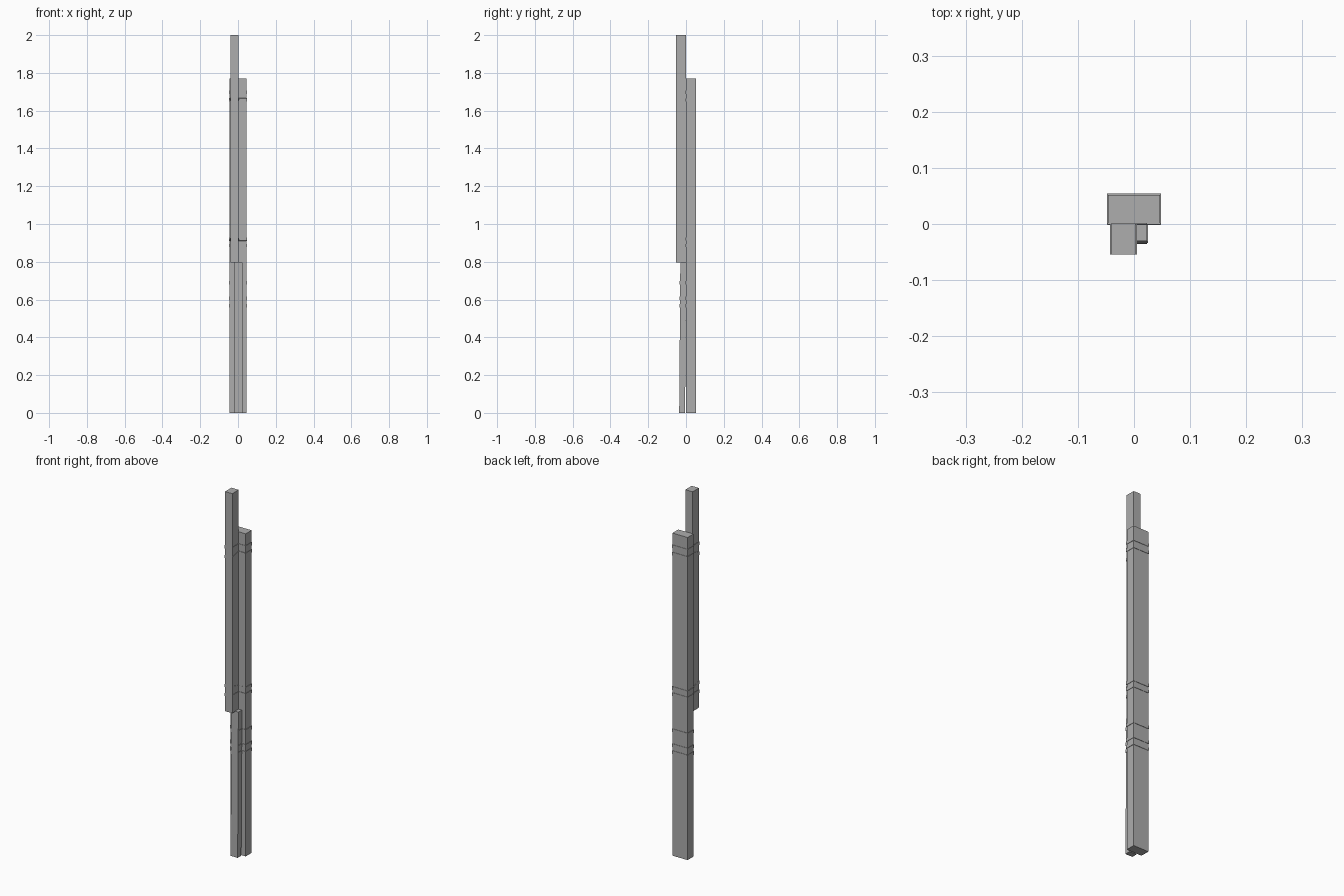
import bpy, bmesh
from mathutils import Vector

cube = bpy.data.objects.get("Cube")
if cube:
    bpy.data.objects.remove(cube, do_unlink=True)

grey = bpy.data.materials.new("plain_grey")
grey.use_nodes = True
grey.diffuse_color = (0.42, 0.42, 0.42, 1)
grey.node_tree.nodes["Principled BSDF"].inputs["Base Color"].default_value = grey.diffuse_color


def finish(name, bm):
    bmesh.ops.recalc_face_normals(bm, faces=bm.faces)
    mesh = bpy.data.meshes.new(name)
    bm.to_mesh(mesh)
    bm.free()
    mesh.materials.append(grey)
    obj = bpy.data.objects.new(name, mesh)
    bpy.context.collection.objects.link(obj)
    return obj


def beam(name, x, y, z, lean=0):
    """Box between bounds; lean moves the bottom end along y."""
    bm = bmesh.new()
    bmesh.ops.create_cube(bm, size=1)
    for v in bm.verts:
        low = v.co.z < 0
        v.co = Vector((x[v.co.x > 0], y[v.co.y > 0] + (lean if low else 0), z[not low]))
    return finish(name, bm)


def binding(name, z, post_x, front, tilt=0):
    """Flat strap following the plank and the sides of the post in front."""
    left, right = post_x
    path = [(left, front), (left, -0.001), (-0.047, -0.001), (-0.047, 0.053),
            (0.047, 0.053), (0.047, -0.001), (right, -0.001), (right, front)]
    half = 0.001
    bm = bmesh.new()
    for a, b in zip(path, path[1:]):
        # One thin block per straight run, dipping or rising on the front
        verts = bmesh.ops.create_cube(bm, size=1)["verts"]
        lo = [min(p, q) - half for p, q in zip(a, b)]
        hi = [max(p, q) + half for p, q in zip(a, b)]
        for v in verts:
            px = hi[0] if v.co.x > 0 else lo[0]
            py = hi[1] if v.co.y > 0 else lo[1]
            rise = tilt * max(0, -py) / 0.054
            v.co = Vector((px, py, z + v.co.z * 0.018 + rise))
    return finish(name, bm)


# Timbers
beam("main_plank", (-0.046, 0.046), (0.001, 0.052), (0, 1.77))
beam("upper_post", (-0.041, 0.003), (-0.054, 0.001), (0.795, 2))
beam("lower_post", (-0.02, 0.023), (-0.03, 0.001), (0, 0.797), lean=-0.006)

# Straps around the upper post
for i, (z, tilt) in enumerate([(1.697, 0), (1.657, -0.014), (0.92, 0.015), (0.886, 0)]):
    binding(f"upper_strap_{i + 1}", z, (-0.042, 0.004), -0.053, tilt)

# Straps around the lower post
for i, z in enumerate([0.688, 0.606, 0.568]):
    binding(f"lower_strap_{i + 1}", z, (-0.021, 0.024), -0.033)
